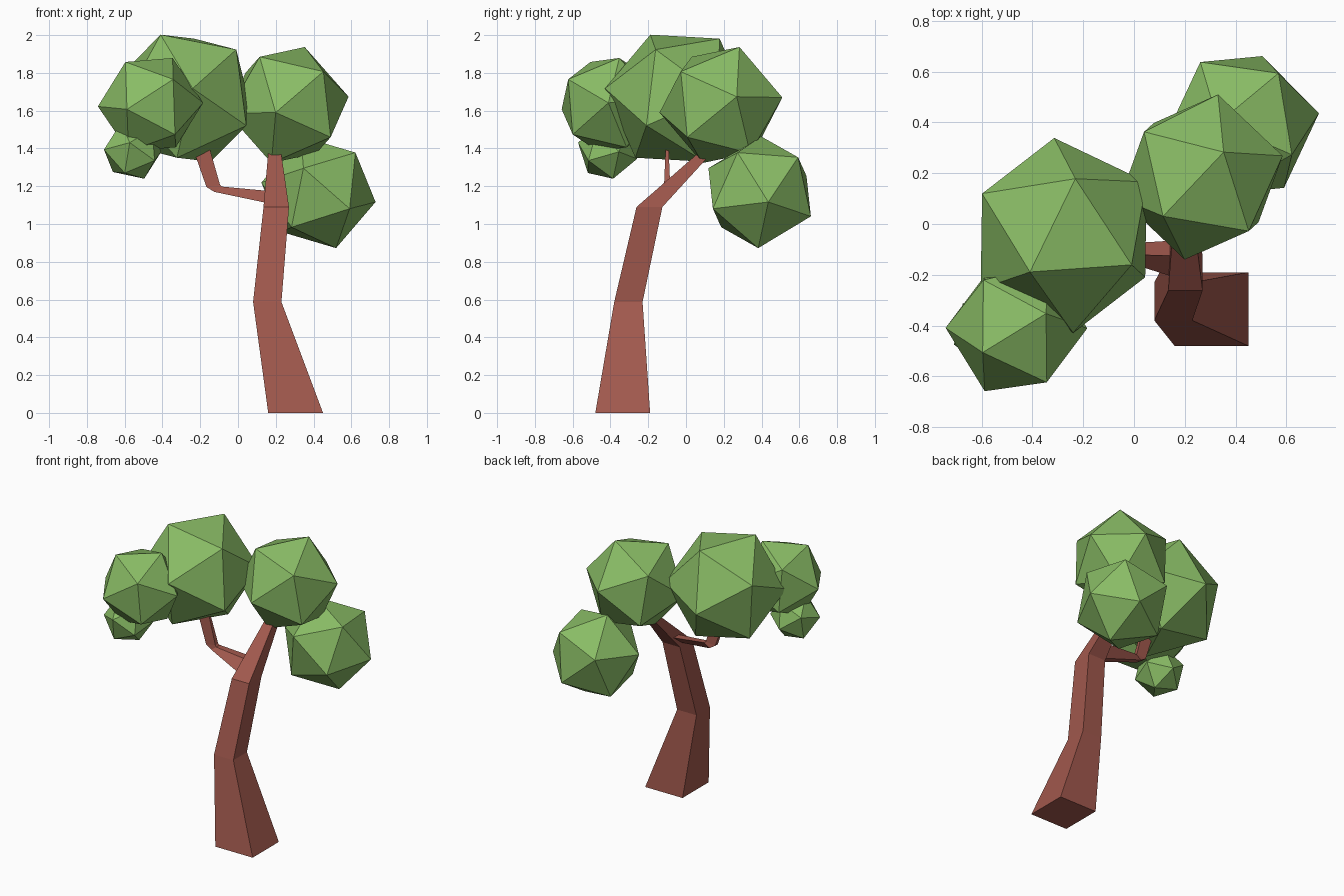
import bpy, bmesh
from mathutils import Vector

if "Cube" in bpy.data.objects:
    bpy.data.objects.remove(bpy.data.objects["Cube"])


def material(name, colour):
    m = bpy.data.materials.new(name)
    m.diffuse_color = (*colour, 1)
    m.use_nodes = True
    m.node_tree.nodes["Principled BSDF"].inputs["Base Color"].default_value = m.diffuse_color
    return m


BARK = material("bark", (0.36, 0.10, 0.075))
LEAF = material("leaf", (0.25, 0.50, 0.13))


def add_object(name, bm, mat):
    bmesh.ops.recalc_face_normals(bm, faces=bm.faces[:])
    mesh = bpy.data.meshes.new(name)
    bm.to_mesh(mesh)
    bm.free()
    mesh.materials.append(mat)
    obj = bpy.data.objects.new(name, mesh)
    bpy.context.collection.objects.link(obj)


def loft(name, rings, mat):
    """Skin a run of four-sided rings and cap both ends."""
    bm = bmesh.new()
    loops = [[bm.verts.new(p) for p in ring] for ring in rings]
    for a, b in zip(loops, loops[1:]):
        for i in range(4):
            j = (i + 1) % 4
            bm.faces.new((a[i], a[j], b[j], b[i]))
    bm.faces.new(loops[0])
    bm.faces.new(loops[-1])
    add_object(name, bm, mat)


def leaf_ball(name, centre, radius, a, b):
    """Icosahedron turned so that two neighbouring corners point along a and b."""
    a, b = Vector(a).normalized(), Vector(b).normalized()
    w, v = (a + b).normalized(), (a - b).normalized()
    u = v.cross(w)
    phi = (1 + 5 ** 0.5) / 2
    k = radius / (1 + phi * phi) ** 0.5
    bm = bmesh.new()
    for s in (-1, 1):
        for t in (-phi, phi):
            for x, y, z in ((0, s, t), (s, t, 0), (t, 0, s)):
                bm.verts.new(Vector(centre) + k * (x * u + y * v + z * w))
    bmesh.ops.convex_hull(bm, input=bm.verts[:])
    add_object(name, bm, LEAF)


# Trunk: bent square column (x0, x1, y0, y1, z)
trunk = [(0.16, 0.45, -0.48, -0.19, 0),
         (0.08, 0.23, -0.38, -0.23, 0.587),
         (0.135, 0.27, -0.262, -0.125, 1.09),
         (0.16, 0.228, 0.07, 0.14, 1.38)]
loft("trunk", [[(x0, y0, z), (x1, y0, z), (x1, y1, z), (x0, y1, z)]
               for x0, x1, y0, y1, z in trunk], BARK)

# Side branch: slanted root in the trunk, elbow, then a thin upright tip
root = [(0.16, -0.065, 1.175), (0.16, -0.125, 1.175),
        (0.16, -0.21, 1.11), (0.16, -0.15, 1.11)]
bends = [(-0.085, 1.198, -0.125, 1.17, 0.02),
         (-0.095, 1.207, -0.167, 1.196, 0.016),
         (-0.15, 1.40, -0.23, 1.375, 0.008)]
loft("branch", [root] + [[(xi, -0.1 + h, zi), (xi, -0.1 - h, zi),
                          (xo, -0.1 - h, zo), (xo, -0.1 + h, zo)]
                         for xi, zi, xo, zo, h in bends], BARK)

# Foliage balls: centre, radius, two neighbouring corner directions
leaf_ball("foliage_large", (-0.277, -0.045, 1.666), 0.389,
          (-0.133, -0.145, 0.335), (0.047, 0.225, 0.315))
leaf_ball("foliage_right", (0.265, 0.185, 1.63), 0.334,
          (0.09, 0.10, 0.30), (-0.151, -0.155, 0.248))
leaf_ball("foliage_back", (0.426, 0.39, 1.168), 0.31,
          (0.304, 0.045, -0.05), (0.20, -0.118, 0.212))
leaf_ball("foliage_front", (-0.463, -0.41, 1.632), 0.279,
          (-0.132, -0.095, 0.221), (0.118, 0.058, 0.246))
leaf_ball("foliage_small", (-0.558, -0.415, 1.388), 0.163,
          (0.058, 0.031, -0.152), (-0.10, 0.055, -0.115))
